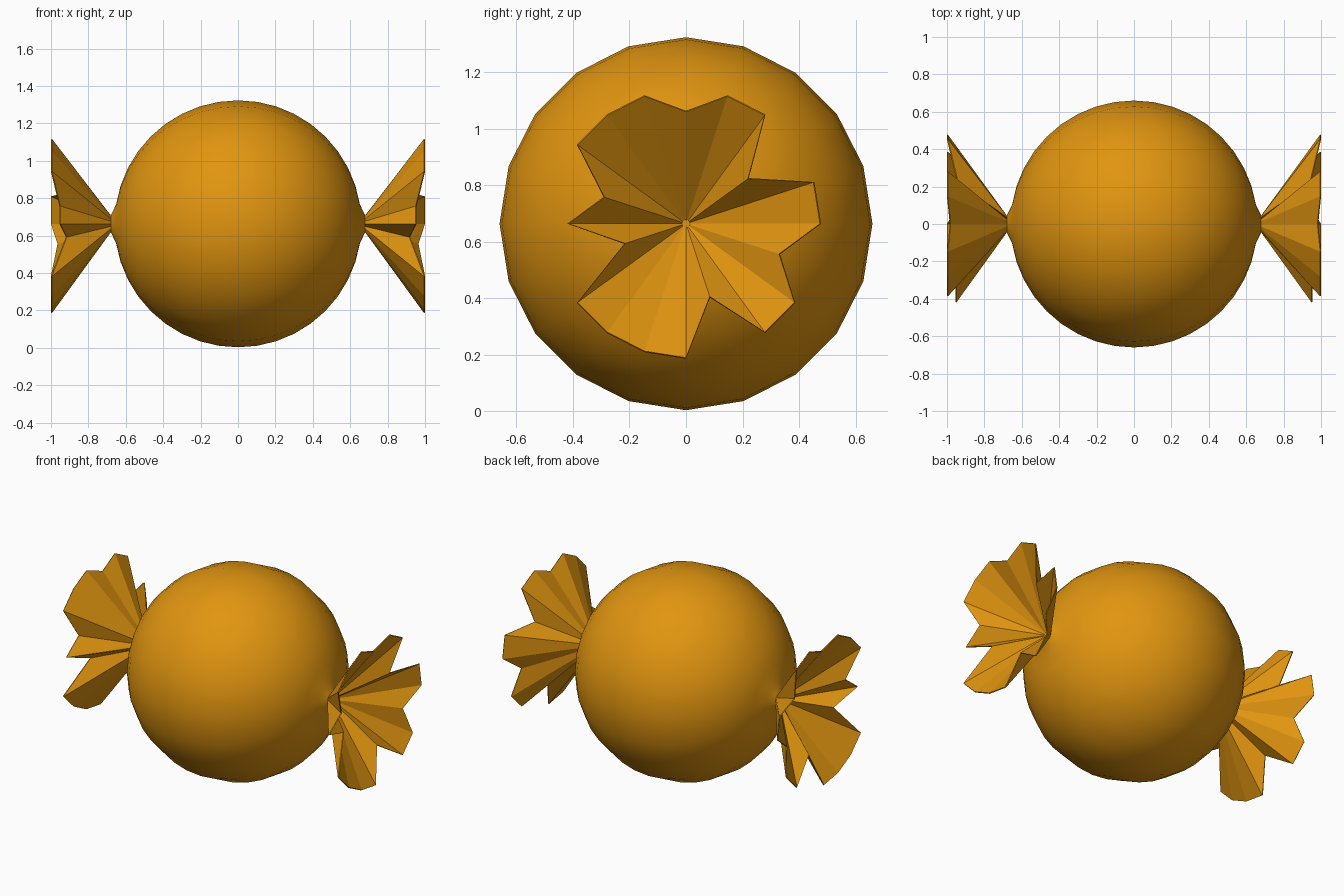
import bpy, bmesh
from math import sin, cos, radians

cube = bpy.data.objects.get("Cube")
if cube:
    bpy.data.objects.remove(cube)

SEGS = 20
STEP = radians(360 / SEGS)
CENTRE_Z = 0.663
RADIUS = 0.66

wrapper = bpy.data.materials.new("golden_orange")
wrapper.use_nodes = True
colour = (0.75, 0.30, 0.005, 1)
wrapper.diffuse_color = colour
wrapper.node_tree.nodes["Principled BSDF"].inputs["Base Color"].default_value = colour


def ring(x, r):
    """Even ring around the x axis, starting at the top and turning to +y."""
    return [(x, r * sin(i * STEP), r * cos(i * STEP)) for i in range(SEGS)]


def build(name, rings, side=1, cap=False):
    """Bridge successive rings into one surface."""
    bm = bmesh.new()
    loops = [[bm.verts.new((side * x, y, z + CENTRE_Z)) for x, y, z in pts] for pts in rings]
    for a, b in zip(loops, loops[1:]):
        for i in range(SEGS):
            j = (i + 1) % SEGS
            bm.faces.new((a[i], a[j], b[j], b[i]))
    if cap:
        bm.faces.new(loops[-1])
    bmesh.ops.recalc_face_normals(bm, faces=bm.faces)
    mesh = bpy.data.meshes.new(name)
    bm.to_mesh(mesh)
    bm.free()
    mesh.materials.append(wrapper)
    obj = bpy.data.objects.new(name, mesh)
    bpy.context.collection.objects.link(obj)
    return obj


# Round body, drawn out to a pinched neck at both ends
body_rings = [ring(-0.68, 0.045)]
for k in range(-9, 10):
    lat = radians(9 * k)
    body_rings.append(ring(RADIUS * sin(lat), RADIUS * cos(lat)))
body_rings.append(ring(0.68, 0.045))
body = build("candy_body", body_rings)
body.data.polygons.foreach_set("use_smooth", [True] * len(body.data.polygons))

# Pleated wrapper ends: full flare, except where a fold is drawn in (radius, x)
FLARE = (0.478, 1.0)
FOLDS = {0: (0.40, 0.985), 3: (0.275, 0.945), 6: (0.35, 0.965), 9: (0.275, 0.95),
         14: (0.23, 0.92), 15: (0.42, 0.955), 16: (0.307, 0.955)}
rim, lip = [], []
for i in range(SEGS):
    r, x = FOLDS.get(i, FLARE)
    s, c = sin(i * STEP), cos(i * STEP)
    rim.append((x - 0.005, r * s, r * c))
    lip.append((x, (r - 0.004) * s, (r - 0.004) * c))

for side, label in ((1, "left"), (-1, "right")):
    build(label + "_wrapper_end",
          [ring(0.68, 0.045), rim, lip, ring(0.685, 0.014)], side, cap=True)
